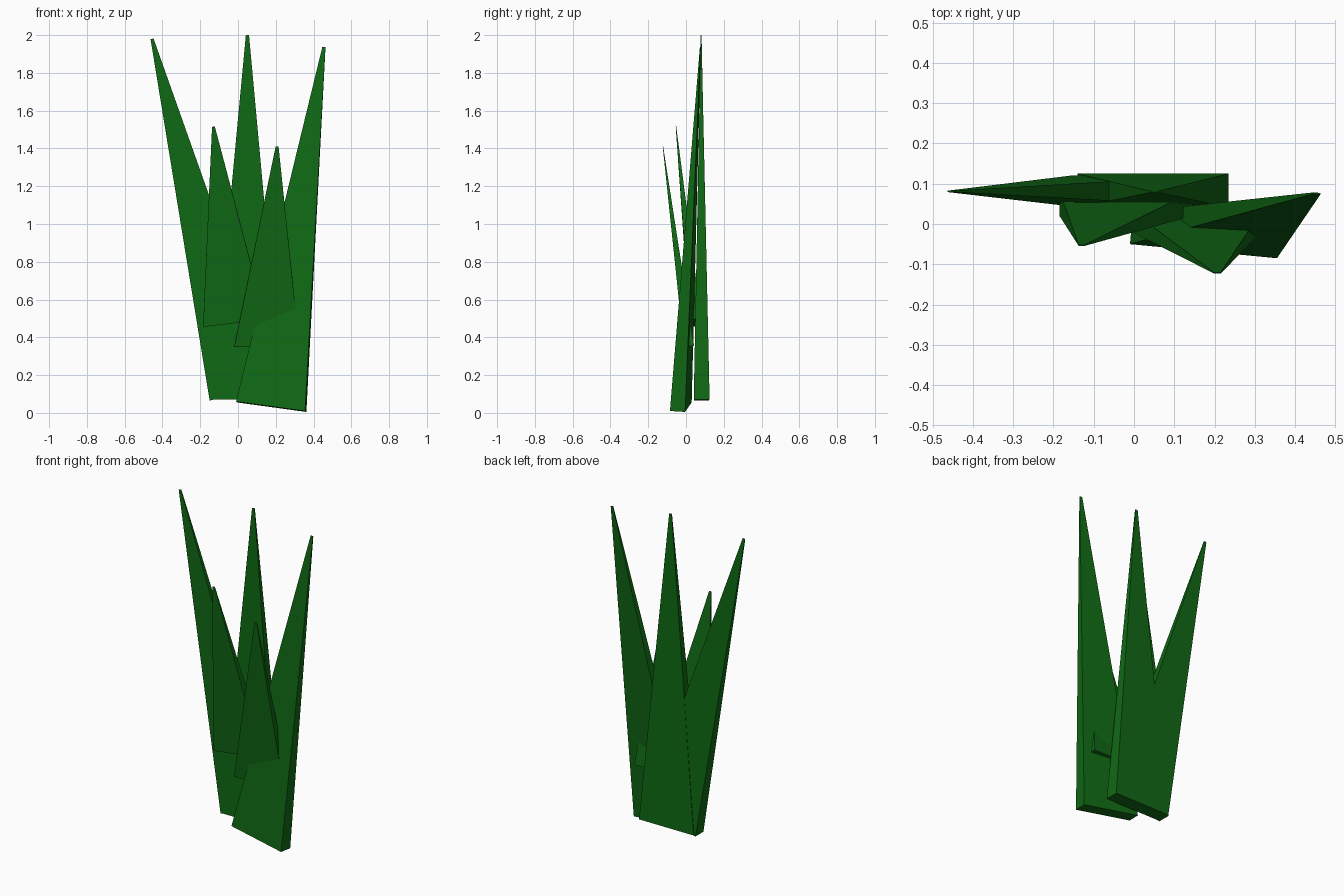
import bpy
import bmesh
from mathutils import Vector

if "Cube" in bpy.data.objects:
    bpy.data.objects.remove(bpy.data.objects["Cube"])

green = bpy.data.materials.new("leaf_green")
green.diffuse_color = (0.005, 0.14, 0.007, 1)
green.use_nodes = True
green.node_tree.nodes["Principled BSDF"].inputs["Base Color"].default_value = green.diffuse_color


def blade(name, left, right, depth, tip, taper=0.045):
    """Tapered box: front base edge left-right, pushed back by depth, shrunk to a tip."""
    left, right, depth, tip = map(Vector, (left, right, depth, tip))
    base = [left, right, right + depth, left + depth]
    centre = sum(base, Vector()) / 4
    bm = bmesh.new()
    low = [bm.verts.new(p) for p in base]
    high = [bm.verts.new(tip + (p - centre) * taper) for p in base]
    bm.faces.new(low[::-1])
    bm.faces.new(high)
    for i in range(4):
        j = (i + 1) % 4
        bm.faces.new((low[i], low[j], high[j], high[i]))
    bmesh.ops.recalc_face_normals(bm, faces=bm.faces)
    mesh = bpy.data.meshes.new(name)
    bm.to_mesh(mesh)
    bm.free()
    mesh.materials.append(green)
    obj = bpy.data.objects.new(name, mesh)
    bpy.context.collection.objects.link(obj)


# Tall rear blades
blade("left_blade", (-0.15, 0.043, 0.065), (0.20, 0.043, 0.155),
      (0, 0.078, 0), (-0.455, 0.081, 1.98))
blade("middle_blade", (-0.14, 0.041, 0.07), (0.235, 0.041, 0.07),
      (0, 0.084, 0), (0.05, 0.08, 2.0))
# Tall right blade, turned and leaning back
blade("right_blade", (-0.01, -0.05, 0.06), (0.355, -0.085, 0.01),
      (0.007, 0.08, -0.005), (0.455, 0.076, 1.937))
# Short front blades, leaning forward
blade("short_left_blade", (-0.185, 0.02, 0.455), (0.145, 0.02, 0.495),
      (0, 0.06, 0.005), (-0.13, -0.053, 1.515))
blade("short_right_blade", (-0.02, -0.012, 0.35), (0.325, -0.012, 0.35),
      (0, 0.055, 0.005), (0.207, -0.122, 1.41))
